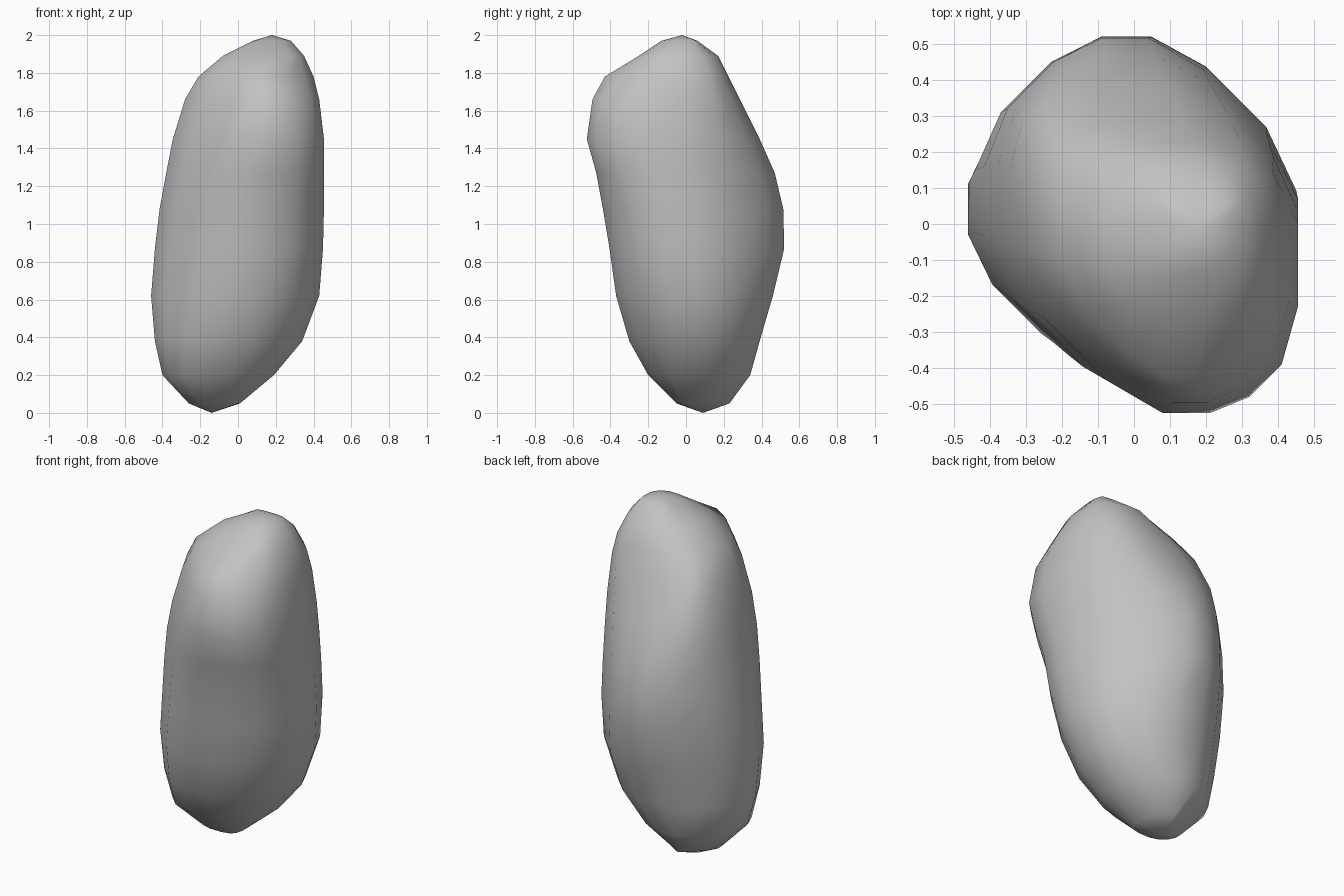
import bpy, bmesh, math
from mathutils import Vector

cube = bpy.data.objects.get("Cube")
if cube:
    bpy.data.objects.remove(cube)

# Stone colour
stone = bpy.data.materials.new("stone_grey")
stone.use_nodes = True
grey = (0.54, 0.54, 0.54, 1)
stone.diffuse_color = grey
stone.node_tree.nodes["Principled BSDF"].inputs["Base Color"].default_value = grey

# Height, then the reach of the cross-section in eight directions,
# counter-clockwise from the left side: +x, +x+y, +y, -x+y, -x, -x-y, -y, +x-y
SECTIONS = [
    (.05, .01, .10, .23, .25, .26, .17, .05, .01),
    (.20, .19, .25, .34, .39, .40, .325, .20, .17),
    (.38, .34, .365, .39, .42, .44, .372, .30, .30),
    (.62, .43, .435, .46, .455, .46, .397, .37, .395),
    (.87, .45, .45, .52, .48, .44, .39, .405, .45),
    (1.08, .455, .44, .515, .475, .415, .386, .44, .48),
    (1.27, .455, .425, .47, .455, .38, .38, .475, .53),
    (1.45, .455, .405, .39, .42, .345, .36, .525, .565),
    (1.66, .43, .375, .285, .33, .28, .31, .495, .53),
    (1.78, .40, .345, .225, .22, .21, .26, .43, .45),
    (1.89, .35, .29, .17, .08, .08, .15, .25, .36),
    (1.97, .28, .22, .06, -.03, -.08, 0, .13, .25),
]
STEP = math.tau / 8


def outline(reach):
    """Octagon with the given reaches, its corners cut to make 16 points."""
    corners = []
    for i in range(8):
        out = Vector((math.cos(STEP * i), math.sin(STEP * i)))
        side = Vector((-out.y, out.x))
        along = (reach[(i + 1) % 8] - reach[i] * math.cos(STEP)) / math.sin(STEP)
        corners.append(out * reach[i] + side * along)
    points = []
    for i in range(8):
        a, b = corners[i - 1], corners[i]
        points += [a.lerp(b, 0.25), a.lerp(b, 0.75)]
    return points


# Boulder body: stacked cross-sections closed at both tips
bm = bmesh.new()
rings = [[bm.verts.new((p.x, p.y, s[0])) for p in outline(s[1:])] for s in SECTIONS]
bottom = bm.verts.new((-.14, .09, 0))
top = bm.verts.new((.18, -.02, 2))
count = len(rings[0])
for i in range(count):
    j = (i + 1) % count
    for low, high in zip(rings, rings[1:]):
        bm.faces.new((low[i], low[j], high[j], high[i]))
    bm.faces.new((rings[0][j], rings[0][i], bottom))
    bm.faces.new((rings[-1][i], rings[-1][j], top))
bmesh.ops.recalc_face_normals(bm, faces=bm.faces)

mesh = bpy.data.meshes.new("boulder")
bm.to_mesh(mesh)
bm.free()
mesh.materials.append(stone)
boulder = bpy.data.objects.new("boulder", mesh)
bpy.context.collection.objects.link(boulder)

# Soft shading that keeps the strongest facets crisp
bpy.ops.object.select_all(action="DESELECT")
boulder.select_set(True)
bpy.context.view_layer.objects.active = boulder
bpy.ops.object.shade_smooth_by_angle(angle=math.radians(40))
